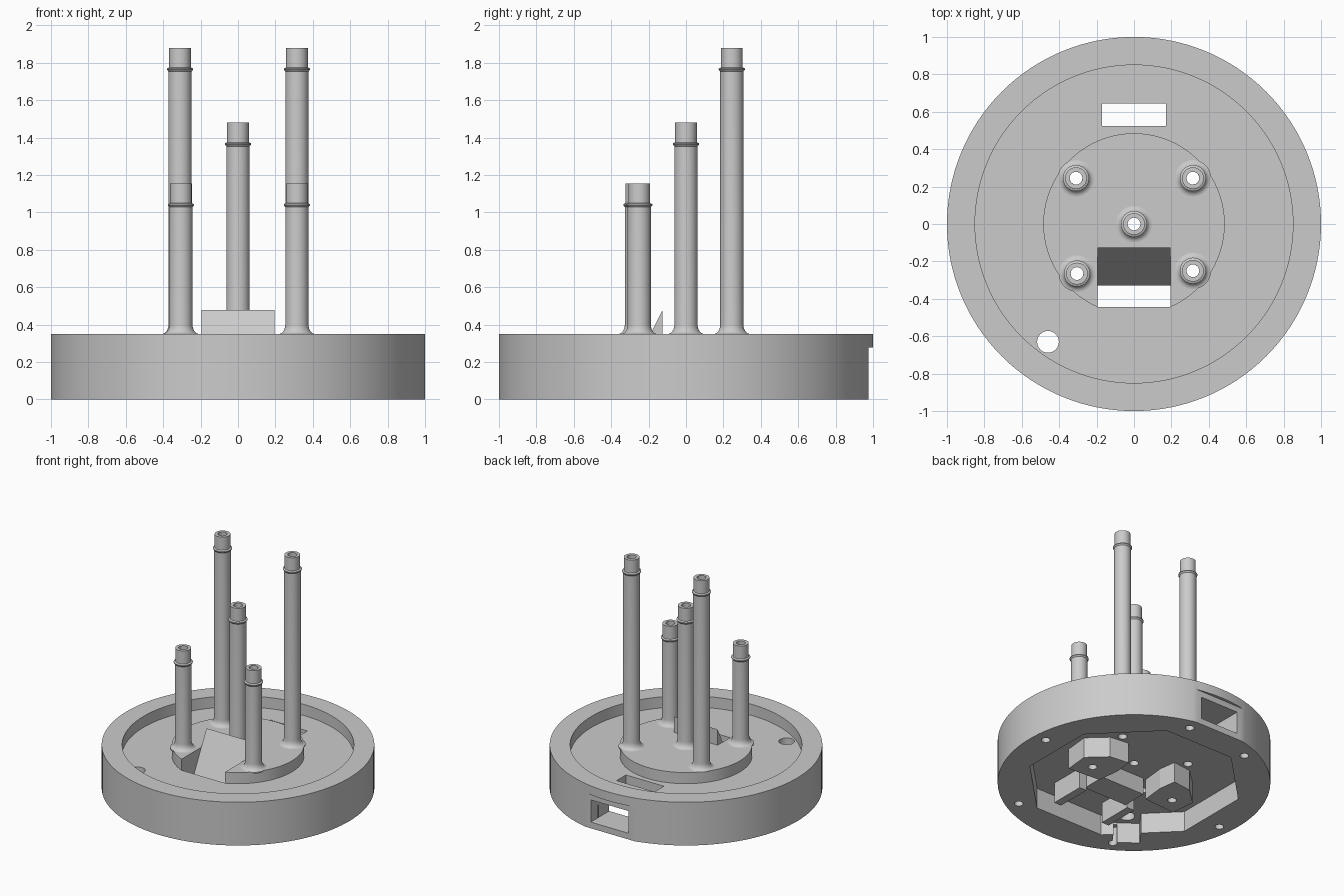
import bpy, bmesh, math
from mathutils import Matrix, Vector

if "Cube" in bpy.data.objects:
    bpy.data.objects.remove(bpy.data.objects["Cube"])

grey = bpy.data.materials.new("plain grey")
grey.diffuse_color = (0.6, 0.6, 0.6, 1)
grey.use_nodes = True
grey.node_tree.nodes["Principled BSDF"].inputs["Base Color"].default_value = grey.diffuse_color


def make(name, bm):
    bmesh.ops.recalc_face_normals(bm, faces=bm.faces)
    me = bpy.data.meshes.new(name)
    bm.to_mesh(me)
    bm.free()
    ob = bpy.data.objects.new(name, me)
    bpy.context.collection.objects.link(ob)
    me.materials.append(grey)
    return ob


def prism(name, pts, z0, z1):
    """Extrude a plan outline between two heights."""
    bm = bmesh.new()
    f = bm.faces.new([bm.verts.new((x, y, z0)) for x, y in pts])
    r = bmesh.ops.extrude_face_region(bm, geom=[f])
    bmesh.ops.translate(bm, vec=(0, 0, z1 - z0),
                        verts=[g for g in r["geom"] if isinstance(g, bmesh.types.BMVert)])
    return make(name, bm)


def box(name, x0, x1, y0, y1, z0, z1):
    return prism(name, [(x0, y0), (x1, y0), (x1, y1), (x0, y1)], z0, z1)


def circle(r, n, cx=0, cy=0, turn=0):
    return [(cx + r * math.cos(turn + math.tau * i / n),
             cy + r * math.sin(turn + math.tau * i / n)) for i in range(n)]


def lathe(name, profile, n, at=(0, 0), closed=False):
    """Spin (radius, height) points round the z axis."""
    bm = bmesh.new()
    rings = []
    for r, z in profile:
        if r == 0:
            rings.append([bm.verts.new((at[0], at[1], z))] * n)
        else:
            rings.append([bm.verts.new((x, y, z)) for x, y in circle(r, n, *at)])
    pairs = list(zip(rings, rings[1:]))
    if closed:
        pairs.append((rings[-1], rings[0]))
    for a, b in pairs:
        for i in range(n):
            j = (i + 1) % n
            bm.faces.new(list(dict.fromkeys((a[i], a[j], b[j], b[i]))))
    return make(name, bm)


def cut(target, cutter):
    m = target.modifiers.new("cut", "BOOLEAN")
    m.operation, m.solver, m.object = "DIFFERENCE", "EXACT", cutter
    bpy.context.view_layer.objects.active = target
    bpy.ops.object.modifier_apply(modifier=m.name)
    bpy.data.objects.remove(cutter)


def smooth(ob):
    bpy.ops.object.select_all(action="DESELECT")
    ob.select_set(True)
    bpy.context.view_layer.objects.active = ob
    bpy.ops.object.shade_smooth_by_angle(angle=math.radians(30))


DECK, FLOOR, CEILING = 0.35, 0.26, 0.165
TUBES = [("back_left", -0.31, 0.245, 1.88), ("back_right", 0.315, 0.245, 1.88),
         ("centre", 0, 0, 1.48),
         ("front_left", -0.305, -0.265, 1.155), ("front_right", 0.315, -0.25, 1.155)]

# Round base with raised rim and central pedestal
base = lathe("base", [(0, 0), (1, 0), (1, DECK), (0.85, DECK), (0.85, FLOOR),
                      (0.485, FLOOR), (0.485, DECK), (0, DECK)], 128)

# Eight-sided hollow underneath, with a side pocket for the cable hole
cut(base, prism("hollow", circle(0.74 / math.cos(math.pi / 8), 8, turn=math.pi / 8), -0.1, CEILING))
out, side = Vector((-0.59, -0.807)), Vector((0.807, -0.59))
cut(base, prism("cable_pocket", [out * a + side * b for a, b in
                                 ((0.6, -0.1), (0.88, -0.1), (0.88, 0.1), (0.6, 0.1))], -0.1, CEILING))
cut(base, prism("cable_hole", circle(0.058, 32, -0.46, -0.63), -0.1, 0.5))

# Back port: flat, opening, and slot in the floor above it
cut(base, box("port_flat", -0.4, 0.4, 0.975, 1.2, -0.1, 0.278))
cut(base, box("port_opening", -0.17, 0.17, 0.58, 1.2, 0.05, 0.23))
cut(base, box("floor_slot", -0.17, 0.17, 0.525, 0.645, 0.1, 0.5))

# Front slot through the pedestal
cut(base, box("front_slot", -0.195, 0.195, -0.443, -0.13, -0.1, 0.5))
cut(base, box("pedestal_lip", -0.195, 0.195, -0.5, -0.43, FLOOR, 0.5))

# Bores under the tubes and screw holes in the bottom rim
for label, x, y, top in TUBES:
    cut(base, prism("bore", circle(0.034, 24, x, y), 0.1, 0.5))
for deg in (4, 77, 114, 186, 240, 252 + 48):
    a = math.radians(deg)
    cut(base, prism("screw_hole", circle(0.033, 20, 0.9 * math.cos(a), 0.9 * math.sin(a)), -0.1, 0.15))
smooth(base)

# Sloping ramp that fills the back of the front slot
bm = bmesh.new()
section = [(-0.125, 0.478), (-0.33, 0.075), (-0.33, 0.03), (-0.125, 0.03)]
f = bm.faces.new([bm.verts.new((-0.195, y, z)) for y, z in section])
r = bmesh.ops.extrude_face_region(bm, geom=[f])
bmesh.ops.translate(bm, vec=(0.39, 0, 0),
                    verts=[g for g in r["geom"] if isinstance(g, bmesh.types.BMVert)])
make("ramp", bm)

# Mounting blocks inside the hollow
for s, word in ((1, "right"), (-1, "left")):
    pts = [(0.2, 0.06), (0.22, 0.2), (0.38, 0.18), (0.52, 0.05), (0.5, -0.15), (0.22, -0.13)]
    block = prism(word + "_mounting_block", [(s * x, y) for x, y in pts], 0, CEILING + 0.01)
    cut(block, prism("block_hole", circle(0.033, 20, s * 0.38, -0.02), -0.1, 0.12))
    prism(word + "_slot_wall", [(s * x, y) for x, y in
                               ((0.195, -0.31), (0.26, -0.31), (0.26, -0.6), (0.195, -0.6))],
          0, CEILING + 0.01)

# Hollow tubes with a flared foot and a collar near the top
for label, x, y, top in TUBES:
    c = top - 0.115
    foot = [(0.062 + 0.035 * (1 - math.sin(t)), DECK + 0.05 * (1 - math.cos(t)))
            for t in (math.pi / 2 * k / 6 for k in range(7))]
    profile = [(0.034, DECK - 0.01), (0.097, DECK - 0.01)] + foot + [
        (0.062, c - 0.012), (0.070, c - 0.002), (0.070, c + 0.004), (0.058, c + 0.01),
        (0.058, top), (0.034, top)]
    smooth(lathe(label + "_tube", profile, 40, (x, y), closed=True))
